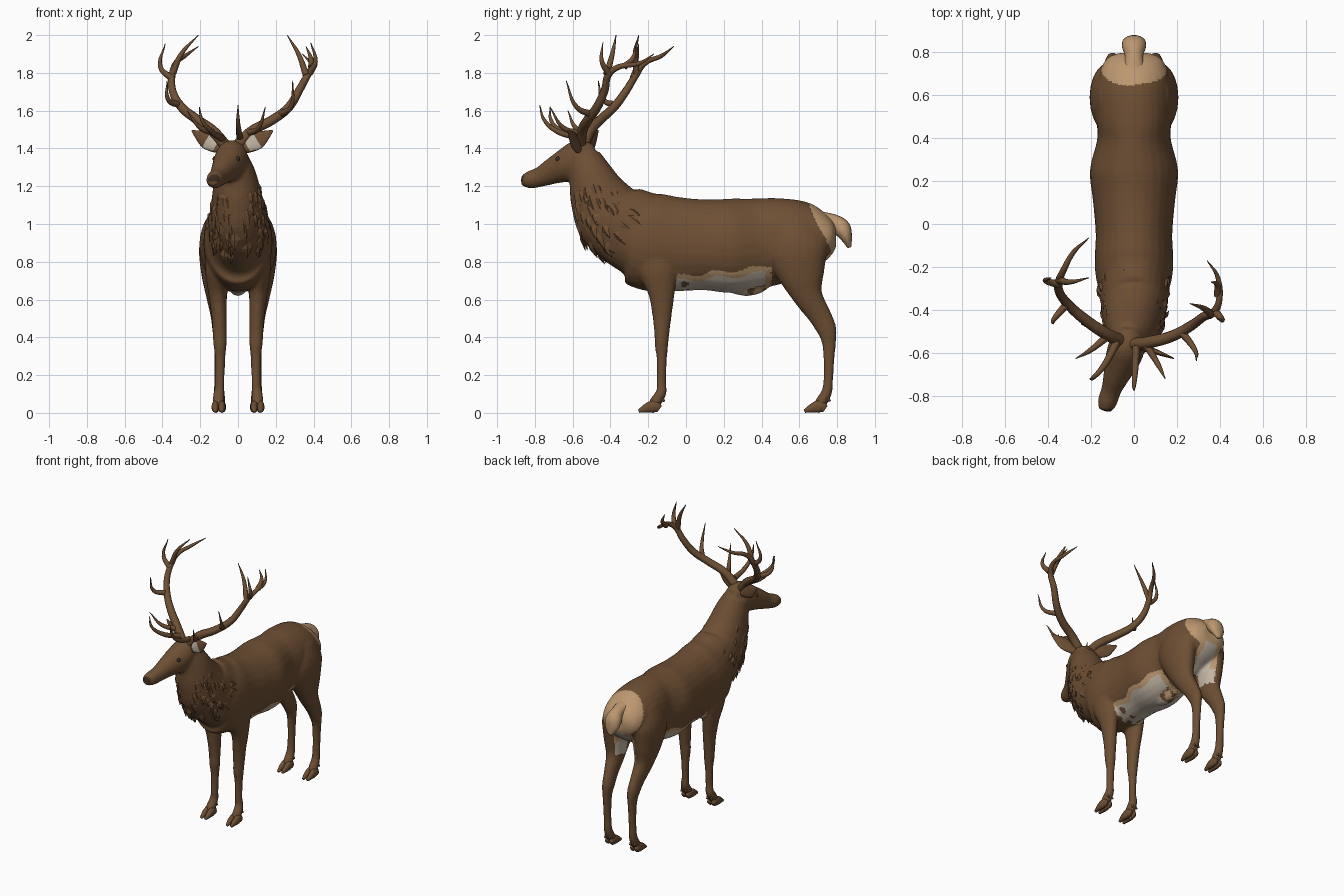
import bpy, bmesh, math, random
from mathutils import Vector

if "Cube" in bpy.data.objects:
    bpy.data.objects.remove(bpy.data.objects["Cube"], do_unlink=True)
random.seed(4)


def material(name, r, g, b):
    m = bpy.data.materials.new(name)
    m.use_nodes = True
    m.diffuse_color = (r, g, b, 1)
    bsdf = m.node_tree.nodes["Principled BSDF"]
    bsdf.inputs["Base Color"].default_value = (r, g, b, 1)
    bsdf.inputs["Roughness"].default_value = 0.9
    return m


brown = material("coat brown", 0.155, 0.078, 0.034)
tan = material("rump tan", 0.50, 0.31, 0.16)
cream = material("belly cream", 0.53, 0.46, 0.37)
dark = material("dark brown", 0.045, 0.025, 0.015)
X = Vector((1, 0, 0))
FORWARD = Vector((-0.35, -0.94, 0)).normalized()   # the head is turned to its right
ACROSS = Vector((0.94, -0.35, 0)).normalized()


def loft(bm, sections, side=X, n=20, steps=4):
    """Skin smooth elliptical rings through rows of x, y, z, half width, half depth."""
    rows = [Vector(s) for s in sections]
    rows = [rows[0]] + rows + [rows[-1]]
    path = []
    for a, b, c, d in zip(rows, rows[1:], rows[2:], rows[3:]):
        for k in range(steps):
            t = k / steps
            path.append(b + (c - a) * (t / 2) + (a * 2 - b * 5 + c * 4 - d) * (t * t / 2)
                        + (b * 3 - a - c * 3 + d) * (t ** 3 / 2))
    path.append(rows[-1])
    frames, rings = [], []
    for i, p in enumerate(path):
        tangent = Vector(path[min(i + 1, len(path) - 1)][:3]) - Vector(path[max(i - 1, 0)][:3])
        tangent.normalize()
        s = (side - tangent * side.dot(tangent)).normalized()
        u = tangent.cross(s)
        centre = Vector(p[:3])
        frames.append((centre, s * p[3], u * p[4], tangent))
        rings.append([bm.verts.new(centre + s * p[3] * math.cos(a) + u * p[4] * math.sin(a))
                      for a in (math.tau * j / n for j in range(n))])
    for r, q in zip(rings, rings[1:]):
        for j in range(n):
            bm.faces.new((r[j], r[(j + 1) % n], q[(j + 1) % n], q[j]))
    bm.faces.new(rings[0])
    bm.faces.new(rings[-1])
    return frames


def finish(name, bm, *mats, smooth=True):
    bmesh.ops.recalc_face_normals(bm, faces=bm.faces)
    mesh = bpy.data.meshes.new(name)
    bm.to_mesh(mesh)
    bm.free()
    for m in mats:
        mesh.materials.append(m)
    mesh.polygons.foreach_set("use_smooth", [smooth] * len(mesh.polygons))
    ob = bpy.data.objects.new(name, mesh)
    bpy.context.collection.objects.link(ob)
    return ob


# Torso, one row per station: y, centre height, half height, half width
bm = bmesh.new()
torso = [(-.44, .95, .08, .07), (-.38, .94, .15, .13), (-.28, .935, .235, .17),
         (-.18, .905, .26, .183), (-.05, .893, .25, .178), (.1, .89, .24, .19),
         (.25, .885, .25, .205), (.4, .90, .237, .170), (.5, .915, .225, .178),
         (.62, .93, .195, .175), (.71, .93, .148, .158), (.77, .93, .095, .125), (.795, .93, .05, .07)]
loft(bm, [(0, y, z, w, h) for y, z, h, w in torso], n=28)

# Belly sheath
loft(bm, [(0, .2, .67, .02, .02), (0, .3, .655, .04, .035), (0, .38, .66, .04, .03), (0, .44, .69, .02, .02)])

# Neck
neck = loft(bm, [(0, -.14, .90, .172, .24), (0, -.37, 1.02, .155, .207), (-.005, -.455, 1.135, .135, .163),
                 (-.015, -.505, 1.255, .112, .120), (-.03, -.545, 1.345, .085, .095)], n=28)

# Head
loft(bm, [(-.02, -.48, 1.375, .045, .045), (-.028, -.55, 1.36, .082, .09), (-.05, -.62, 1.318, .083, .092),
          (-.08, -.70, 1.283, .063, .072), (-.105, -.77, 1.25, .047, .054), (-.125, -.83, 1.234, .045, .046),
          (-.138, -.868, 1.234, .028, .028)], side=ACROSS)

# Legs, mirrored
foreleg = [(.105, -.17, .90, .06, .13), (.108, -.15, .76, .066, .11), (.108, -.13, .64, .05, .072),
           (.10, -.127, .52, .041, .052), (.097, -.128, .42, .037, .040), (.095, -.13, .36, .035, .036),
           (.095, -.128, .28, .027, .027), (.096, -.13, .16, .025, .025), (.10, -.13, .11, .029, .028),
           (.103, -.16, .06, .032, .032), (.103, -.18, .03, .028, .026)]
hindleg = [(.08, .59, 1.0, .085, .13), (.112, .585, .88, .094, .168), (.118, .61, .74, .077, .128),
           (.113, .645, .62, .056, .08), (.105, .705, .52, .041, .062), (.10, .745, .44, .036, .053),
           (.10, .757, .36, .028, .036), (.10, .755, .22, .025, .026), (.10, .748, .12, .029, .028),
           (.10, .718, .06, .032, .032), (.10, .698, .03, .028, .026)]
for leg in (foreleg, hindleg):
    for m in (1, -1):
        loft(bm, [(x * m, y, z, w, d) for x, y, z, w, d in leg])

# Fuse everything into one skin
raw = finish("raw_skin", bm)
remesh = raw.modifiers.new("fuse", "REMESH")
remesh.mode = "VOXEL"
remesh.voxel_size = 0.01
relax = raw.modifiers.new("relax", "SMOOTH")
relax.factor = 0.5
relax.iterations = 5
bpy.context.view_layer.update()
graph = bpy.context.evaluated_depsgraph_get()
skin = bpy.data.meshes.new_from_object(raw.evaluated_get(graph))
skin.name = "body"
bpy.data.objects.remove(raw, do_unlink=True)
body = bpy.data.objects.new("body", skin)
bpy.context.collection.objects.link(body)
skin.materials.clear()
for m in (brown, tan, cream, dark):
    skin.materials.append(m)


def coat(c):
    """Coat colour by place on the body."""
    wave = 0.012 * math.sin(c.y * 30 + c.x * 20)
    patch = math.sin(c.x * 55 + c.y * 25) * math.cos(c.y * 60 - c.x * 30)
    edge = 0.70 + 0.1 * c.y + wave
    if -0.06 + wave < c.y < 0.45 and c.z < edge + 0.03:
        if c.y < 0.02 and patch > 0.35:
            return 0
        if c.z > edge or c.y > 0.42:
            return 1
        if c.y > 0.33 and c.z < 0.68 and abs(c.x) < 0.06:
            return 1 if patch > 0 else 0
        return 2
    if c.y > 0.6 and abs(c.x) < 0.085 + wave and 0.64 < c.z < 0.87:
        return 2 if abs(c.x) < 0.055 + wave or c.z < 0.74 else 1
    if c.z > 0.85 and c.y > 0.65 + (1.1 - c.z) * 0.5 + wave * 0.5:
        return 1
    return 3 if c.y < -0.86 and c.z > 1.225 else 0


for f in skin.polygons:
    f.material_index = coat(f.center)
    f.use_smooth = True

# Shaggy ruff: flat locks lying down the neck
bm = bmesh.new()
for i in range(150):
    centre, s, u, along = neck[random.randint(4, 11)]
    a = random.uniform(0, math.tau)
    out = s * math.cos(a) + u * math.sin(a)
    wide = along.cross(out).normalized() * random.uniform(.02, .036)
    normal = out.normalized()
    root = centre + out
    tip = root - along * random.uniform(.07, .12) + normal * random.uniform(.006, .024)
    tip.z -= 0.012
    mid = (root + tip) / 2
    v = [bm.verts.new(p) for p in (root - normal * .012, mid + wide - normal * .008, mid - wide - normal * .008,
                                   tip, mid + normal * .006, mid - normal * .02)]
    for k in ((0, 1, 4), (1, 3, 4), (3, 2, 4), (2, 0, 4), (1, 0, 5), (3, 1, 5), (2, 3, 5), (0, 2, 5)):
        bm.faces.new([v[j] for j in k])
finish("neck_ruff", bm, brown, smooth=False)

# Tail
bm = bmesh.new()
loft(bm, [(0, .70, 1.045, .05, .025), (0, .78, 1.01, .042, .042), (0, .825, .975, .056, .048),
          (0, .85, .925, .05, .03), (0, .865, .875, .014, .01)])
finish("tail", bm, tan)

# Cloven hooves and dewclaws
for name, hx, hy in (("front", .103, -.165), ("hind", .10, .712)):
    for m, word in ((1, "left"), (-1, "right")):
        bm = bmesh.new()
        for toe in (-.016, .016):
            x = hx * m + toe
            loft(bm, [(x, hy + .025, .02, .014, .02), (x, hy, .034, .02, .034),
                      (x + toe * .1, hy - .04, .026, .019, .026), (x, hy - .085, .009, .009, .009)], n=12)
            loft(bm, [(x, hy + .035, .085, .008, .008), (x, hy + .05, .06, .006, .006)], n=8)
        finish(f"{name}_{word}_hoof", bm, brown)

# Ears with pale inner faces, and eyes
skull = Vector((-.03, -.545, 1.39))
for m, word in ((1, "left"), (-1, "right")):
    out = ACROSS * m
    direction = (out * .84 + Vector((0, 0, .52))).normalized()
    upright = direction.cross(FORWARD).normalized()
    base = skull + out * .06
    bm = bmesh.new()
    loft(bm, [(*(base + direction * l), w, d) for l, w, d in
              ((0, .02, .018), (.05, .038, .016), (.10, .045, .012), (.15, .028, .008), (.198, .004, .003))], side=upright)
    ear = finish(f"{word}_ear", bm, brown, cream)
    for f in ear.data.polygons:
        away = f.center - base
        if f.normal.dot(FORWARD) > 0.8 and 0.03 < away.dot(direction) < 0.1:
            f.material_index = 1
    bm = bmesh.new()
    bmesh.ops.create_uvsphere(bm, u_segments=16, v_segments=10, radius=.013)
    bmesh.ops.translate(bm, verts=bm.verts, vec=Vector((-.062, -.655, 1.345)) + out * .064)
    finish(f"{word}_eye", bm, dark)


def antler(name, beam, tines):
    """Tapered tubes: the main beam first, then its tines."""
    curve = bpy.data.curves.new(name, "CURVE")
    curve.dimensions = "3D"
    curve.bevel_depth = 1
    curve.bevel_resolution = 3
    curve.resolution_u = 6
    curve.use_fill_caps = True
    for thick, power, points in [(.028, .55, beam)] + [(.017, .7, t) for t in tines]:
        spline = curve.splines.new("BEZIER")
        spline.bezier_points.add(len(points) - 1)
        for i, (p, co) in enumerate(zip(spline.bezier_points, points)):
            p.co = co
            p.handle_left_type = p.handle_right_type = "AUTO"
            p.radius = .002 + thick * (1 - i / (len(points) - 1)) ** power
    curve.materials.append(brown)
    ob = bpy.data.objects.new(name, curve)
    bpy.context.collection.objects.link(ob)


antler("right_antler",
       [(-.07, -.54, 1.42), (-.13, -.51, 1.49), (-.22, -.45, 1.555), (-.30, -.38, 1.62), (-.345, -.32, 1.70),
        (-.35, -.27, 1.78), (-.33, -.22, 1.85), (-.28, -.13, 1.89), (-.21, -.065, 1.94)],
       [[(-.08, -.55, 1.45), (-.14, -.66, 1.49), (-.19, -.715, 1.55), (-.205, -.72, 1.62)],
        [(-.12, -.52, 1.48), (-.20, -.585, 1.51), (-.27, -.625, 1.60)],
        [(-.31, -.37, 1.63), (-.37, -.44, 1.66), (-.375, -.465, 1.76)],
        [(-.35, -.28, 1.77), (-.41, -.265, 1.83), (-.385, -.25, 1.955)],
        [(-.345, -.26, 1.80), (-.30, -.27, 1.90), (-.21, -.25, 2.0)]])
antler("left_antler",
       [(0, -.56, 1.42), (.07, -.55, 1.49), (.18, -.52, 1.55), (.27, -.47, 1.62), (.325, -.43, 1.71),
        (.37, -.41, 1.79), (.395, -.36, 1.83), (.39, -.25, 1.85), (.34, -.17, 1.90)],
       [[(.01, -.57, 1.46), (.005, -.68, 1.49), (0, -.75, 1.55), (0, -.775, 1.63)],
        [(.05, -.55, 1.48), (.11, -.65, 1.51), (.145, -.72, 1.62)],
        [(.22, -.50, 1.58), (.28, -.58, 1.62), (.29, -.635, 1.76)],
        [(.38, -.41, 1.80), (.41, -.445, 1.86), (.385, -.44, 1.96)],
        [(.39, -.33, 1.83), (.385, -.28, 1.88), (.36, -.27, 1.94)],
        [(.36, -.42, 1.79), (.32, -.39, 1.90), (.26, -.37, 2.0)]])
